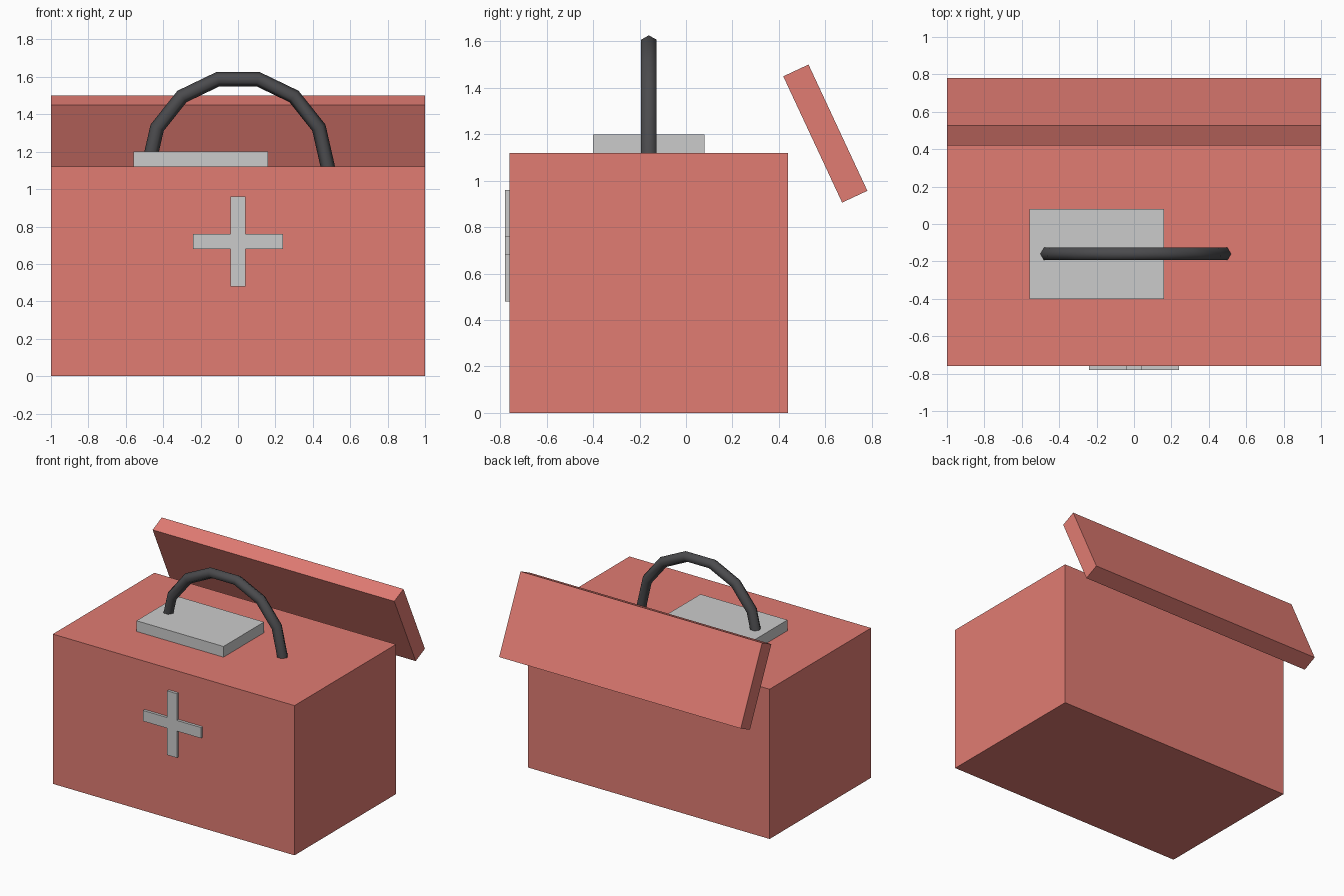
import bpy, bmesh
from math import radians, cos, sin, pi

if "Cube" in bpy.data.objects:
    bpy.data.objects.remove(bpy.data.objects["Cube"])


def material(name, rgb):
    m = bpy.data.materials.new(name)
    m.diffuse_color = (*rgb, 1)
    m.use_nodes = True
    m.node_tree.nodes["Principled BSDF"].inputs["Base Color"].default_value = m.diffuse_color
    return m


RED = material("red_paint", (0.75, 0.2, 0.17))
DARK = material("dark_rubber", (0.07, 0.07, 0.075))


def box(name, center, size, mat=None, tilt=0):
    bpy.ops.mesh.primitive_cube_add(size=1, location=center)
    ob = bpy.context.object
    ob.name = name
    ob.scale = size
    ob.rotation_euler.x = tilt
    if mat:
        ob.data.materials.append(mat)
    return ob


def arch(name, center, radius, tube, segments, sides, mat):
    bm = bmesh.new()
    rings = []
    for i in range(segments + 1):
        a = pi * i / segments
        ring = []
        for j in range(sides):
            t = 2 * pi * j / sides
            d = radius + tube * cos(t)
            ring.append(bm.verts.new((d * cos(a), tube * sin(t), d * sin(a))))
        rings.append(ring)
    for r0, r1 in zip(rings, rings[1:]):
        for j in range(sides):
            k = (j + 1) % sides
            bm.faces.new((r0[j], r0[k], r1[k], r1[j])).smooth = True
    bm.faces.new(rings[0])
    bm.faces.new(rings[-1])
    bmesh.ops.recalc_face_normals(bm, faces=bm.faces)
    me = bpy.data.meshes.new(name)
    bm.to_mesh(me)
    bm.free()
    me.materials.append(mat)
    ob = bpy.data.objects.new(name, me)
    ob.location = center
    bpy.context.collection.objects.link(ob)
    return ob


# Case body and open lid leaning back behind it
box("case_body", (0, -0.16, 0.56), (2, 1.2, 1.12), RED)
box("open_lid", (0, 0.60, 1.203), (2, 0.12, 0.6), RED, radians(25))

# Flat tray resting on top
box("top_tray", (-0.2, -0.16, 1.16), (0.72, 0.48, 0.08))

# Raised cross on the front
box("cross_upright", (0, -0.77, 0.72), (0.08, 0.02, 0.48))
box("cross_bar", (0, -0.77, 0.72), (0.48, 0.02, 0.08))

# Arched carrying handle
arch("carry_handle", (0, -0.16, 1.12), 0.48, 0.039, 7, 6, DARK)
